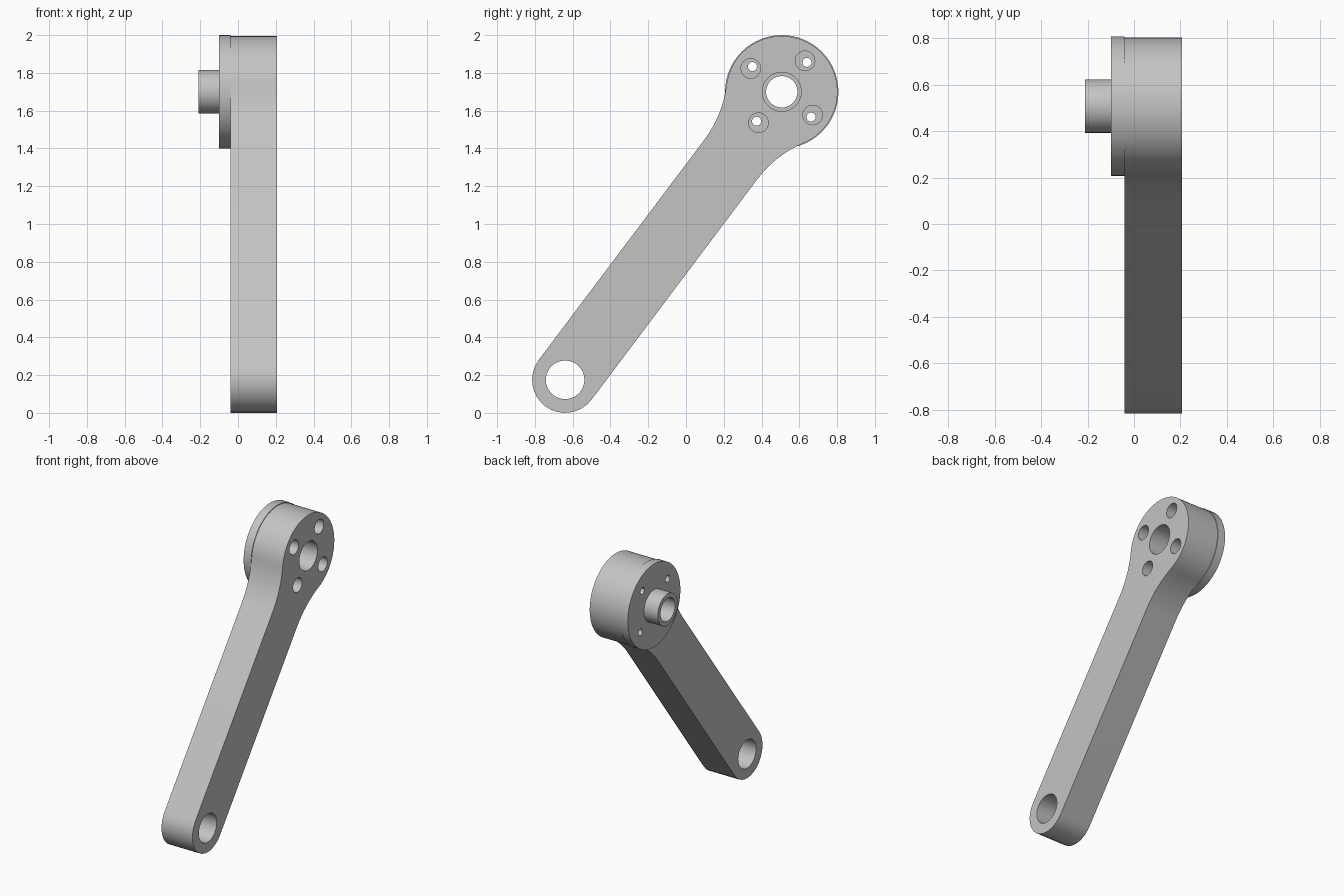
import bpy, bmesh
from math import pi, cos, sin, atan2, sqrt, radians
from mathutils import Matrix, Vector

cube = bpy.data.objects.get("Cube")
if cube:
    bpy.data.objects.remove(cube, do_unlink=True)

grey = bpy.data.materials.new("satin grey")
grey.use_nodes = True
colour = (0.55, 0.55, 0.55, 1)
grey.diffuse_color = colour
grey.node_tree.nodes["Principled BSDF"].inputs["Base Color"].default_value = colour

# Pivot centres in the side plane (y, z) and the axis joining them
HUB = Vector((0.507, 1.70))
EYE = Vector((-0.64, 0.175))
AXIS = HUB - EYE
TILT = atan2(AXIS.y, AXIS.x)
HUB_R, EYE_R, FILLET_R = 0.295, 0.175, 0.6


def arc(centre, r, start, end, steps):
    return [centre + r * Vector((cos(a), sin(a)))
            for a in (start + (end - start) * i / steps for i in range(steps + 1))]


def circle(centre, r, steps=40):
    return arc(centre, r, 0, 2 * pi, steps)[:-1]


def bolt_circle(angle, r):
    return [circle(c, r, 24) for c in arc(HUB, 0.205, angle, angle + 1.5 * pi, 3)]


def slab(name, loops, x0, x1):
    """Extrude an outline with holes along x."""
    curve = bpy.data.curves.new(name, 'CURVE')
    curve.dimensions = '2D'
    curve.fill_mode = 'BOTH'
    curve.extrude = (x1 - x0) / 2
    for loop in loops:
        s = curve.splines.new('POLY')
        s.points.add(len(loop) - 1)
        for p, co in zip(s.points, loop):
            p.co = (co.x, co.y, 0, 1)
        s.use_cyclic_u = True
    obj = bpy.data.objects.new(name, curve)
    bpy.context.collection.objects.link(obj)
    bpy.ops.object.select_all(action='DESELECT')
    obj.select_set(True)
    bpy.context.view_layer.objects.active = obj
    bpy.ops.object.convert(target='MESH')
    obj = bpy.context.object
    mesh = obj.data
    # Stand the profile up: its plane becomes y-z, its thickness runs along x
    mesh.transform(Matrix(((0, 0, 1, (x0 + x1) / 2), (1, 0, 0, 0),
                           (0, 1, 0, 0), (0, 0, 0, 1))))
    bm = bmesh.new()
    bm.from_mesh(mesh)
    bmesh.ops.remove_doubles(bm, verts=bm.verts, dist=0.0002)
    bmesh.ops.recalc_face_normals(bm, faces=bm.faces)
    bm.to_mesh(mesh)
    bm.free()
    mesh.materials.clear()
    mesh.materials.append(grey)
    bpy.ops.object.shade_smooth_by_angle(angle=radians(30))
    return obj


# Arm outline along its own axis, hub at the origin: hub, fillets, rounded eye
side = EYE_R + FILLET_R
back = sqrt((HUB_R + FILLET_R) ** 2 - side ** 2)
turn = atan2(side, back)
zero = Vector((0, 0))
hub_arc = arc(zero, HUB_R, turn - pi, pi - turn, 48)
upper = arc(Vector((-back, side)), FILLET_R, -turn, -pi / 2, 8)[1:]
eye_arc = arc(Vector((-AXIS.length, 0)), EYE_R, pi / 2, 1.5 * pi, 16)
lower = [Vector((p.x, -p.y)) for p in reversed(upper)]
spin = Matrix.Rotation(TILT, 2)
outline = [HUB + spin @ p for p in hub_arc + upper + eye_arc + lower]

slab("crank_arm", [outline, circle(EYE, 0.102), circle(HUB, 0.103)]
     + bolt_circle(TILT, 0.052), -0.04, 0.207)

# Round flange with small bolt holes, and the hollow spigot standing on it
slab("flange", [circle(HUB, 0.30, 64), circle(HUB, 0.083)]
     + bolt_circle(radians(49.4), 0.024), -0.10, -0.04)
slab("spigot", [circle(HUB, 0.115), circle(HUB, 0.083)], -0.21, -0.10)
